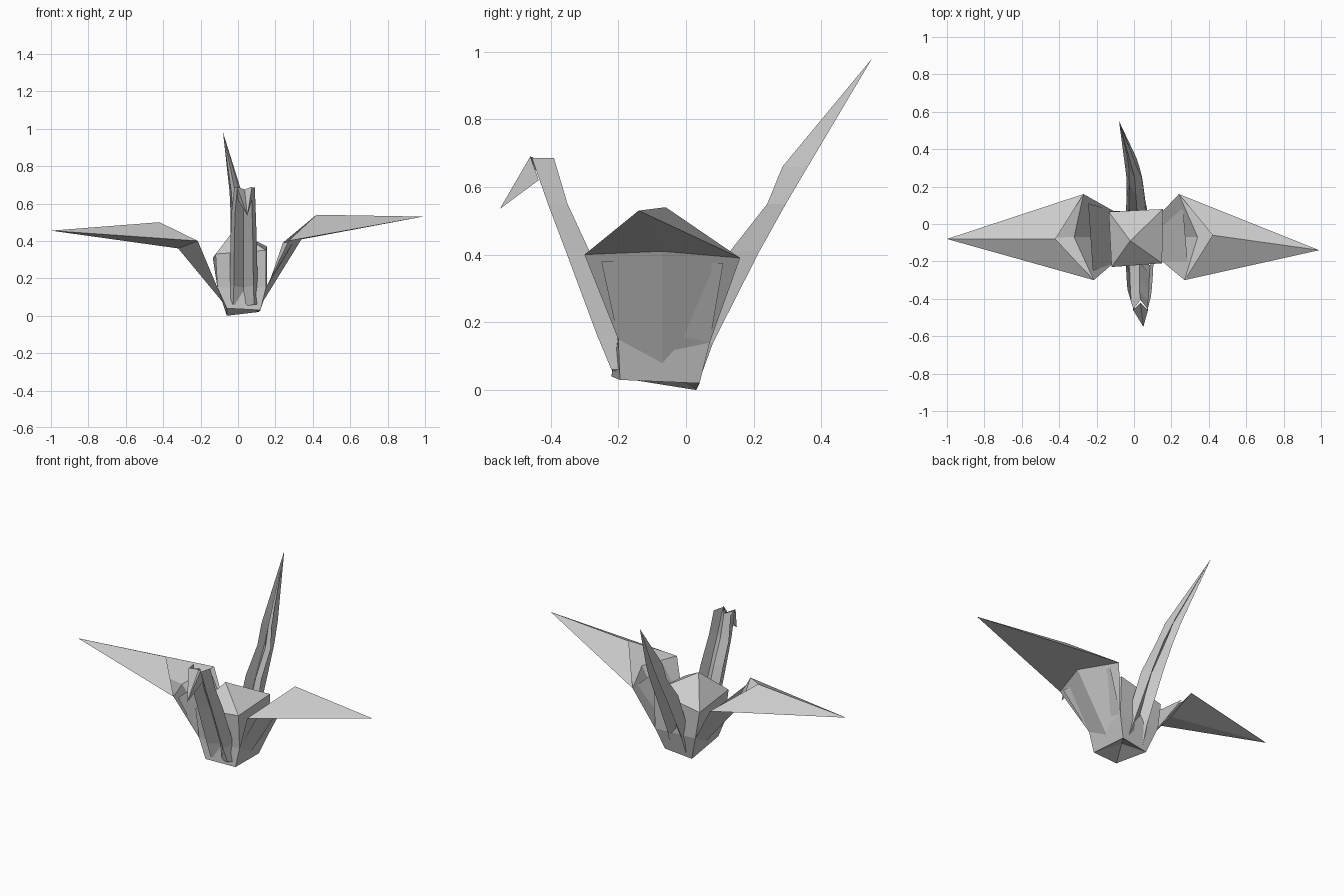
import bpy


def sheet(name, verts, faces):
    """Flat-faced paper sheet from a few corner points."""
    me = bpy.data.meshes.new(name)
    me.from_pydata(verts, [], faces)
    me.update()
    ob = bpy.data.objects.new(name, me)
    bpy.context.collection.objects.link(ob)
    return ob


def pleated_limb(name, rows, tip=None):
    """Sheet pleated into a W section; rows are (z, outer y, inner y, x min, x max)."""
    verts, faces = [], []
    for z, yo, yi, x0, x1 in rows:
        w = x1 - x0
        ym = yo + (yi - yo) * 0.75
        verts += [(x0, yi, z), (x0 + 0.15 * w, yo, z), (x0 + 0.5 * w, ym, z - 0.01),
                  (x0 + 0.85 * w, yo, z), (x1, yi, z)]
    for r in range(len(rows) - 1):
        for i in range(4):
            a = 5 * r + i
            faces.append((a, a + 1, a + 6, a + 5))
    if tip:
        verts.append(tip)
        last = 5 * (len(rows) - 1)
        faces += [(last + i, last + i + 1, len(verts) - 1) for i in range(4)]
    return sheet(name, verts, faces)


# Body: rings run front right, back right, back left, front left
base = [(0.12, -0.195, 0.03), (0.11, 0.04, 0.02), (-0.06, 0.03, 0.0), (-0.06, -0.22, 0.04)]
waist = [(0.15, -0.20, 0.15), (0.155, 0.07, 0.14), (-0.11, 0.07, 0.15), (-0.11, -0.21, 0.15)]
top = [(0.15, -0.21, 0.35), (0.155, 0.08, 0.37), (-0.135, 0.065, 0.31), (-0.12, -0.23, 0.33)]
verts = base + waist + top + [(0.02, -0.08, 0.07), (-0.02, -0.09, 0.46)]
faces = []
for i in range(4):
    j = (i + 1) % 4
    faces += [(i, j, 4 + j, 4 + i), (4 + i, 4 + j, 8 + j, 8 + i),
              (j, i, 12), (8 + i, 8 + j, 13)]
sheet("body", verts, faces)


def wing(side, tip, ridge, back, front, elbow, keel, waist_back, waist_front, inner):
    # Outstretched blade: upper and lower layers with an open pocket
    sheet(side + "_wing_blade", [tip, ridge, back, front, elbow],
          [(0, 2, 1), (0, 1, 3), (0, 4, 2), (0, 3, 4)])
    # Panel that climbs from the body to the blade
    sheet(side + "_wing_panel", [back, elbow, front, waist_front, keel, waist_back],
          [(0, 1, 4, 5), (1, 2, 3, 4)])
    # Inner lining of that panel
    sheet(side + "_wing_lining", inner + [waist_front, waist_back], [(0, 1, 2, 3)])


wing("right", (0.99, -0.14, 0.53), (0.42, -0.06, 0.54), (0.24, 0.16, 0.39),
     (0.27, -0.30, 0.40), (0.34, -0.07, 0.41), (0.13, -0.07, 0.07),
     waist[1], waist[0], [(0.26, 0.11, 0.375), (0.29, -0.25, 0.38)])
wing("left", (-1.0, -0.08, 0.455), (-0.42, -0.08, 0.50), (-0.27, 0.16, 0.39),
     (-0.215, -0.30, 0.40), (-0.32, -0.07, 0.36), (-0.08, -0.07, 0.07),
     waist[2], waist[3], [(-0.245, 0.11, 0.36), (-0.22, -0.25, 0.375)])

# Neck
pleated_limb("neck", [(0.06, -0.22, -0.19, -0.05, 0.11), (0.16, -0.262, -0.19, -0.045, 0.105),
                      (0.41, -0.355, -0.285, -0.04, 0.10), (0.55, -0.408, -0.35, -0.035, 0.095),
                      (0.685, -0.455, -0.39, -0.02, 0.09)])

# Folded-down beak
sheet("beak", [(0.05, -0.55, 0.535), (-0.005, -0.46, 0.69), (0.035, -0.42, 0.675),
               (0.075, -0.46, 0.69), (0.075, -0.435, 0.62), (0.0, -0.435, 0.62)],
      [(0, 1, 2), (0, 2, 3), (0, 3, 4), (0, 5, 1)])

# Tail
pleated_limb("tail", [(0.03, 0.04, 0.02, -0.05, 0.10), (0.14, 0.08, 0.03, -0.045, 0.08),
                      (0.41, 0.217, 0.13, -0.04, 0.06), (0.55, 0.295, 0.24, -0.04, 0.045),
                      (0.66, 0.36, 0.285, -0.045, 0.02)], tip=(-0.08, 0.55, 0.98))
